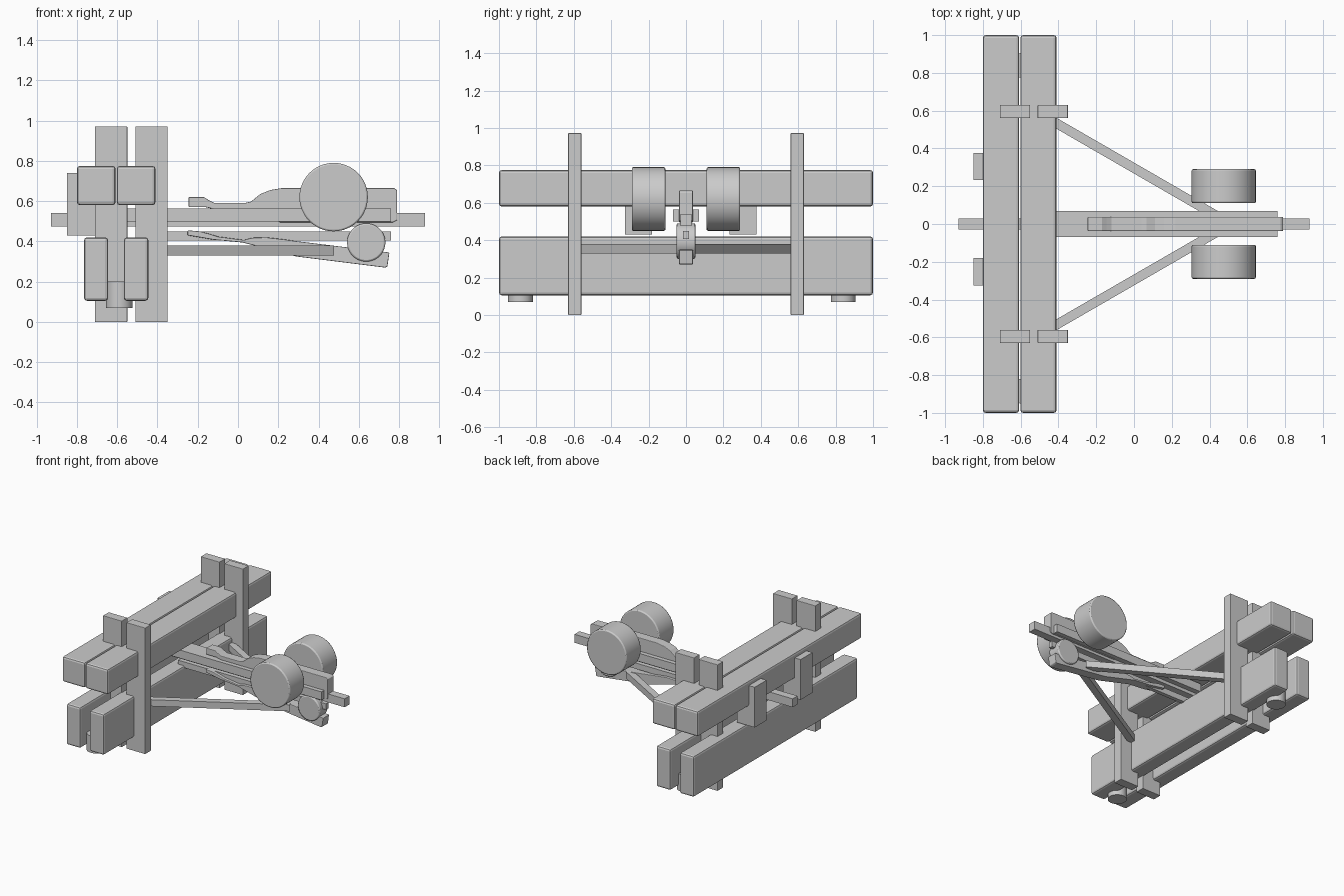
import bpy, bmesh, math
from mathutils import Matrix

if "Cube" in bpy.data.objects:
    bpy.data.objects.remove(bpy.data.objects["Cube"])


def finish(name, bm, bevel=0.0, smooth=False):
    bmesh.ops.recalc_face_normals(bm, faces=bm.faces)
    me = bpy.data.meshes.new(name)
    bm.to_mesh(me)
    bm.free()
    ob = bpy.data.objects.new(name, me)
    bpy.context.collection.objects.link(ob)
    if bevel:
        m = ob.modifiers.new("bevel", 'BEVEL')
        m.width = bevel
        m.segments = 2
        m.limit_method = 'ANGLE'
        m.angle_limit = math.radians(40)
    if smooth:
        bpy.ops.object.select_all(action='DESELECT')
        ob.select_set(True)
        bpy.context.view_layer.objects.active = ob
        bpy.ops.object.shade_smooth_by_angle(angle=math.radians(30))
    return ob


def box(name, x, y, z, bevel=0.0):
    bm = bmesh.new()
    centre = Matrix.Translation([(a + b) / 2 for a, b in (x, y, z)])
    size = Matrix.Diagonal([b - a for a, b in (x, y, z)] + [1])
    bmesh.ops.create_cube(bm, size=1, matrix=centre @ size)
    return finish(name, bm, bevel)


def disc(name, centre, r, depth, along_y=True, bevel=0.0):
    bm = bmesh.new()
    mat = Matrix.Translation(centre)
    if along_y:
        mat = mat @ Matrix.Rotation(math.pi / 2, 4, 'X')
    bmesh.ops.create_cone(bm, cap_ends=True, segments=48, radius1=r,
                          radius2=r, depth=depth, matrix=mat)
    return finish(name, bm, bevel, True)


def slab(name, profile, half):
    # side profile (x, z) extruded along y
    bm = bmesh.new()
    f = bm.faces.new([bm.verts.new((x, -half, z)) for x, z in profile])
    ext = bmesh.ops.extrude_face_region(bm, geom=[f])
    verts = [v for v in ext['geom'] if isinstance(v, bmesh.types.BMVert)]
    bmesh.ops.translate(bm, verts=verts, vec=(0, 2 * half, 0))
    return finish(name, bm, 0.004)


# Long horizontal beams
for n, x in (("rear", (-0.80, -0.608)), ("front", (-0.602, -0.41))):
    box(n + "_upper_beam", x, (-1, 1), (0.58, 0.775), 0.015)
for n, x in (("rear", (-0.765, -0.645)), ("front", (-0.567, -0.445))):
    box(n + "_lower_beam", x, (-1, 1), (0.105, 0.42), 0.015)

# Upright posts, brace arms
for side, s in (("right", 1), ("left", -1)):
    y = sorted((s * 0.56, s * 0.63))
    box(side + "_rear_post", (-0.71, -0.55), y, (0, 0.972), 0.003)
    box(side + "_front_post", (-0.51, -0.35), y, (0, 0.972), 0.003)
    brace = box(side + "_brace", (-0.595, 0.595), (-0.025, 0.025), (-0.025, 0.025))
    brace.location = (-0.05, s * 0.325, 0.355)
    brace.rotation_euler.z = -s * math.radians(30)
    # Large wheels
    disc(side + "_wheel", (0.475, s * 0.20, 0.62), 0.17, 0.18, True, 0.008)

# Rear plates and round feet
for i, y in enumerate((0.305, -0.253)):
    box("rear_plate_%d" % i, (-0.85, -0.70), (y - 0.072, y + 0.072), (0.43, 0.74))
for i, y in enumerate((0.84, -0.885)):
    disc("foot_%d" % i, (-0.59, y, 0.135), 0.066, 0.13, False)

# Central rails
box("long_rail", (-0.93, 0.93), (-0.03, 0.03), (0.475, 0.54))
box("wide_rail", (-0.55, 0.76), (-0.07, 0.07), (0.50, 0.563))
box("thin_rail", (-0.50, 0.76), (-0.015, 0.015), (0.405, 0.45))

# Shaped upper and lower levers
slab("upper_lever", [
    (-0.245, 0.57), (-0.16, 0.57), (-0.12, 0.56), (0.05, 0.56), (0.12, 0.53),
    (0.21, 0.495), (0.77, 0.495), (0.79, 0.505), (0.79, 0.655), (0.775, 0.665),
    (0.22, 0.665), (0.16, 0.655), (0.11, 0.635), (0.065, 0.598), (0.04, 0.592),
    (-0.12, 0.592), (-0.145, 0.605), (-0.17, 0.62), (-0.245, 0.62)], 0.037)
slab("lower_lever", [
    (-0.25, 0.43), (-0.19, 0.42), (-0.12, 0.408), (0.02, 0.395), (0.08, 0.38),
    (0.29, 0.325), (0.73, 0.27), (0.742, 0.275), (0.752, 0.345), (0.30, 0.40),
    (0.22, 0.411), (0.14, 0.42), (0.07, 0.418), (0.03, 0.407), (-0.10, 0.424),
    (-0.14, 0.437), (-0.19, 0.45), (-0.25, 0.455)], 0.037)

# Small roller
disc("small_roller", (0.637, 0, 0.395), 0.095, 0.10, True, 0.008)
